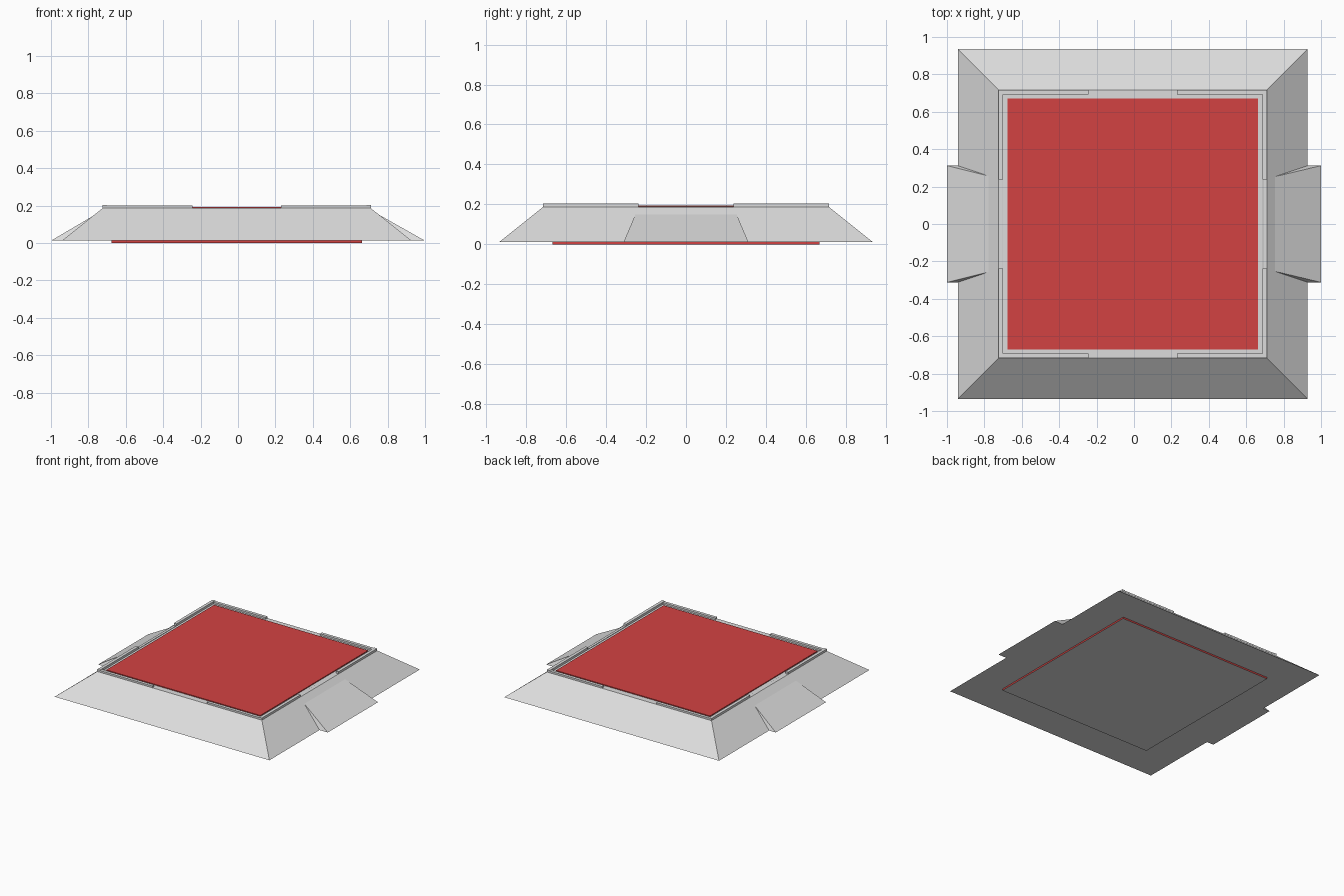
import bpy, bmesh

if "Cube" in bpy.data.objects:
    bpy.data.objects.remove(bpy.data.objects["Cube"])

CX = -0.007              # the platform sits slightly left of centre
Z0, DECK = 0.012, 0.186  # underside and deck height
BASE, TOP = 0.935, 0.717 # half sizes of the sloped platform
RIM, GAP = 0.024, 0.237  # rim thickness and half width of the rim gaps


def material(name, rgb):
    m = bpy.data.materials.new(name)
    m.diffuse_color = (*rgb, 1)
    m.use_nodes = True
    m.node_tree.nodes["Principled BSDF"].inputs["Base Color"].default_value = m.diffuse_color
    return m


GREY = material("light_grey", (0.72, 0.72, 0.72))
RED = material("red", (0.65, 0.055, 0.055))


def hull(name, points, *mats):
    """Convex solid around a few points."""
    bm = bmesh.new()
    for p in points:
        bm.verts.new(p)
    bmesh.ops.convex_hull(bm, input=bm.verts[:])
    bmesh.ops.dissolve_limit(bm, angle_limit=0.001, verts=bm.verts[:], edges=bm.edges[:])
    bmesh.ops.recalc_face_normals(bm, faces=bm.faces[:])
    me = bpy.data.meshes.new(name)
    bm.to_mesh(me)
    bm.free()
    for m in mats:
        me.materials.append(m)
    ob = bpy.data.objects.new(name, me)
    bpy.context.collection.objects.link(ob)
    return ob


def box(name, x0, x1, y0, y1, z0, z1, *mats):
    return hull(name, [(x, y, z) for x in (x0, x1) for y in (y0, y1) for z in (z0, z1)], *mats)


# Sloped platform
hull("platform", [(CX + sx * h, sy * h, z) for h, z in ((BASE, Z0), (TOP, DECK))
                  for sx in (-1, 1) for sy in (-1, 1)], GREY)

# Red floor slab showing above the deck and just below the platform, grey underneath
floor = box("floor_slab", CX - 0.67, CX + 0.67, -0.67, 0.67, 0, 0.193, RED, GREY)
for f in floor.data.polygons:
    f.material_index = 1 if f.normal.z < -0.9 else 0

# Rim with a gap in the middle of each side
inner = TOP - RIM
for s in (-1, 1):
    for t in (-1, 1):
        a, b = sorted((t * GAP, t * TOP))
        c, d = sorted((s * inner, s * TOP))
        box("side_rim", CX + c, CX + d, a, b, DECK - 0.005, 0.203, GREY)
        a, b = sorted((t * GAP, t * inner))
        box("end_rim", CX + a, CX + b, c, d, DECK - 0.005, 0.2, GREY)

# Flared ramps leading up to the left and right gaps
for s in (-1, 1):
    xi, xb = CX + s * inner, CX + s * BASE
    hull("ramp", [(x, t * y, z) for t in (-1, 1) for x, y, z in
                  ((s, 0.312, Z0), (xb, 0.312, Z0), (xi, GAP, 0.189), (xi, GAP, Z0 + 0.01))], GREY)
